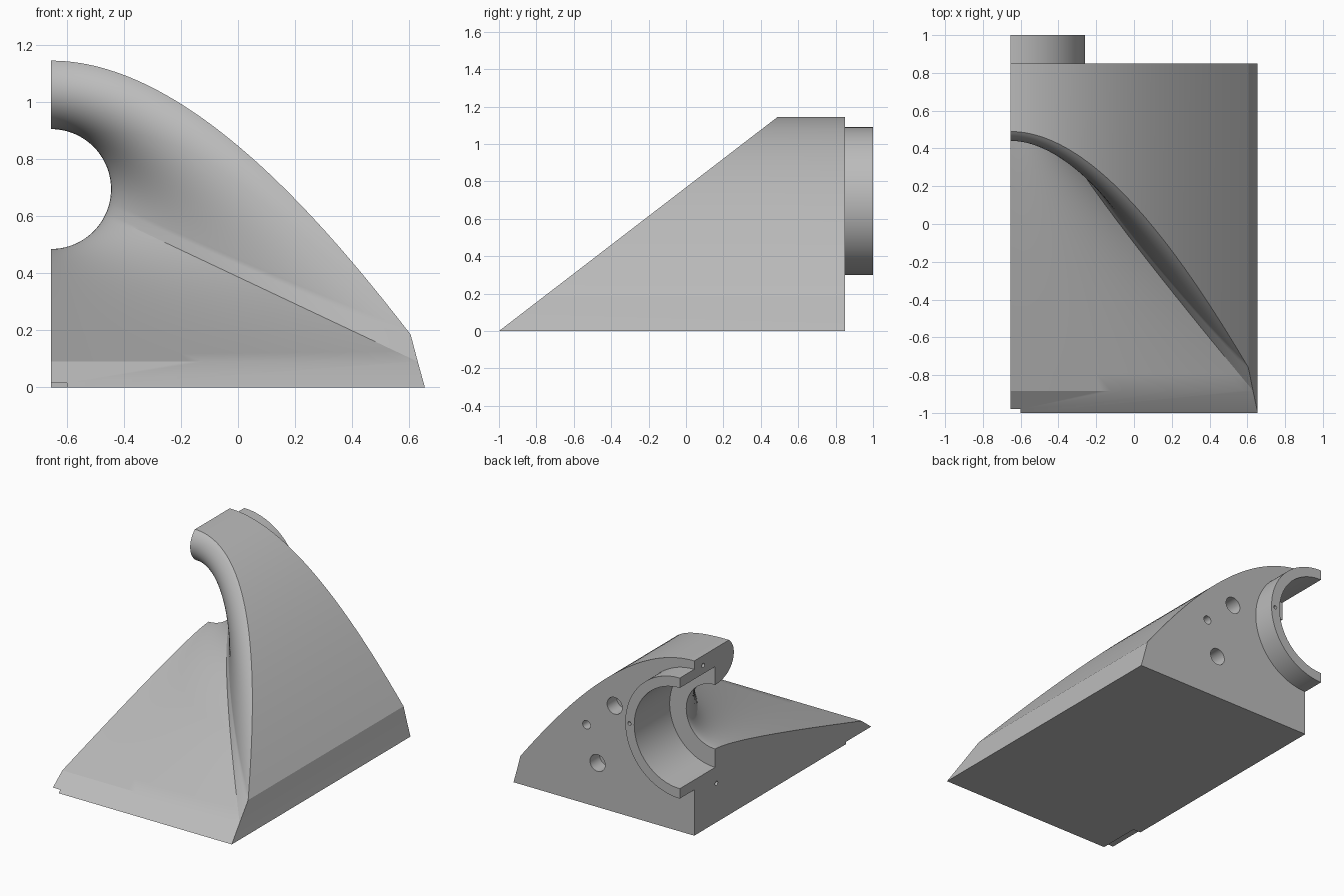
import bpy, bmesh, math
from mathutils import Vector as V, Matrix

cube = bpy.data.objects.get("Cube")
if cube:
    bpy.data.objects.remove(cube)

CUT, BACK, AXIS = -0.655, 0.85, 0.695      # split plane, rear face, bore height
SLOPE = 1.145 / 1.49                       # slanted front plane
HOLE, BORE, RING = 0.21, 0.33, 0.395       # radii
ARC, FLOOR, STEPS = 56, 24, 28             # resolution

grey = bpy.data.materials.new("light_grey")
grey.use_nodes = True
grey.diffuse_color = (0.5, 0.5, 0.5, 1)
grey.node_tree.nodes["Principled BSDF"].inputs["Base Color"].default_value = (0.5, 0.5, 0.5, 1)


def bezier(p, t):
    u = 1 - t
    return p[0] * u**3 + p[1] * 3 * u * u * t + p[2] * 3 * u * t * t + p[3] * t**3


def on_slope(x, z):
    return V((x, z / SLOPE - 1, z))


def make_object(name, bm):
    bmesh.ops.remove_doubles(bm, verts=bm.verts, dist=1e-5)
    bmesh.ops.recalc_face_normals(bm, faces=bm.faces)
    mesh = bpy.data.meshes.new(name)
    bm.to_mesh(mesh)
    bm.free()
    ob = bpy.data.objects.new(name, mesh)
    bpy.context.collection.objects.link(ob)
    mesh.materials.append(grey)
    return ob


def select(ob):
    bpy.ops.object.select_all(action='DESELECT')
    ob.select_set(True)
    bpy.context.view_layer.objects.active = ob


def carve(ob, bm):
    cutter = make_object("cutter", bm)
    cutter.hide_render = True
    mod = ob.modifiers.new("carve", 'BOOLEAN')
    mod.operation, mod.solver, mod.object = 'DIFFERENCE', 'EXACT', cutter
    select(ob)
    bpy.ops.object.modifier_apply(modifier=mod.name)
    bpy.data.objects.remove(cutter)


def drill(ob, centre, radius, length, axis, sides=32):
    bm = bmesh.new()
    turn = Matrix.Rotation(math.pi / 2, 4, 'X' if axis == 'Y' else 'Y')
    bmesh.ops.create_cone(bm, cap_ends=True, segments=sides, radius1=radius, radius2=radius,
                          depth=length, matrix=Matrix.Translation(centre) @ turn)
    carve(ob, bm)


# Rim outline: arched top, short straight side, then the floor edge
arch = [V((CUT, 0, 1.145)), V((-0.18, 0, 1.145)), V((0.3, 0, 0.58)), V((0.605, 0, 0.185))]
rim = [bezier(arch, i / ARC) for i in range(ARC + 1)]
corner = V((0.63, 0, 0.09))
rim += [rim[-1].lerp(corner, k / 6) for k in range(1, 7)]
last = len(rim) - 1
rim += [corner.lerp(V((CUT, 0, 0.09)), k / FLOOR) for k in range(1, FLOOR + 1)]
rim = [on_slope(p.x, p.z) for p in rim]
normal = V((0, -SLOPE, 1)).normalized()

# Funnel: each strand runs from the rim to the round passage
bm = bmesh.new()
strands = []
for i, p in enumerate(rim):
    if i <= last:
        s = i / last
        angle, round_lip = math.radians(90 - 115 * s), 1 - s**3
    else:
        angle, round_lip = math.radians(-25 - 65 * (i - last) / FLOOR), 0
    end = V((CUT + HOLE * math.cos(angle), 0.633, AXIS + HOLE * math.sin(angle)))
    ahead = rim[min(i + 1, len(rim) - 1)] - rim[max(i - 1, 0)]
    inward = ahead.cross(normal).normalized()
    if i == 0:
        inward = V((1, 0, 0)).cross(normal)
    bend = end - V((0, 0.2 + 0.1 * round_lip, 0))
    c1 = p.lerp(bend, 2 / 3).lerp(p + inward * 0.12, round_lip)
    c2 = end.lerp(bend, 2 / 3)
    path = [bezier((p, c1, c2, end), k / STEPS) for k in range(STEPS + 1)]
    path.append(end + V((0, 0.067, 0)))
    if i in (0, len(rim) - 1):
        for q in path:
            q.x = CUT
    strands.append([bm.verts.new(q) for q in path])
for a, b in zip(strands, strands[1:]):
    for k in range(len(a) - 1):
        bm.faces.new((a[k], a[k + 1], b[k + 1], b[k]))
bm.faces.new([s[-1] for s in strands])

# Outer shell, lip, underside, rear wall and split face
front = [s[0] for s in strands[:last + 1]]
foot = bm.verts.new((0.655, -1, 0))
front.append(foot)
rear = [bm.verts.new((v.co.x, BACK, v.co.z)) for v in front]
for k in range(len(front) - 1):
    bm.faces.new((front[k], front[k + 1], rear[k + 1], rear[k]))
tip = bm.verts.new((CUT, -1, 0))
heel = bm.verts.new((CUT, BACK, 0))
bm.faces.new([s[0] for s in strands[last:]] + [tip, foot])
bm.faces.new((tip, foot, rear[-1], heel))
bm.faces.new(rear + [heel])
bm.faces.new(strands[0] + strands[-1][::-1] + [tip, heel, rear[0]])
body = make_object("funnel_body", bm)

# Rear bore, blind holes in the rear wall, pin holes in the split face
drill(body, (CUT, 0.633 + 0.3, AXIS), BORE, 0.6, 'Y', 128)
for x, z, r in ((-0.078, 0.697, 0.055), (0.046, 0.289, 0.055), (0.126, 0.518, 0.028)):
    drill(body, (x, BACK, z), r, 0.2, 'Y')
for y, z in ((0.757, 1.08), (0.62, 0.256)):
    drill(body, (CUT, y, z), 0.014, 0.16, 'X', 16)

# Shallow notch under the front corner
bm = bmesh.new()
bmesh.ops.create_cube(bm, size=1, matrix=Matrix.Translation((-0.7, -0.92, -0.035))
                      @ Matrix.Diagonal((0.2, 0.4, 0.1, 1)))
carve(body, bm)

# Half ring on the rear wall
bm = bmesh.new()
loops = []
for k in range(65):
    a = math.pi * (k / 64 - 0.5)
    loops.append([bm.verts.new((CUT + r * math.cos(a), y, AXIS + r * math.sin(a)))
                  for r, y in ((BORE, BACK), (RING, BACK), (RING, 1), (BORE, 1))])
for a, b in zip(loops, loops[1:]):
    for k in range(4):
        n = (k + 1) % 4
        bm.faces.new((a[k], a[n], b[n], b[k]))
bm.faces.new(loops[0])
bm.faces.new(loops[-1])
ring = make_object("mount_ring", bm)
drill(ring, (-0.29, 1, AXIS), 0.012, 0.1, 'Y', 16)

for ob in (body, ring):
    select(ob)
    bpy.ops.object.shade_smooth_by_angle(angle=math.radians(20))
